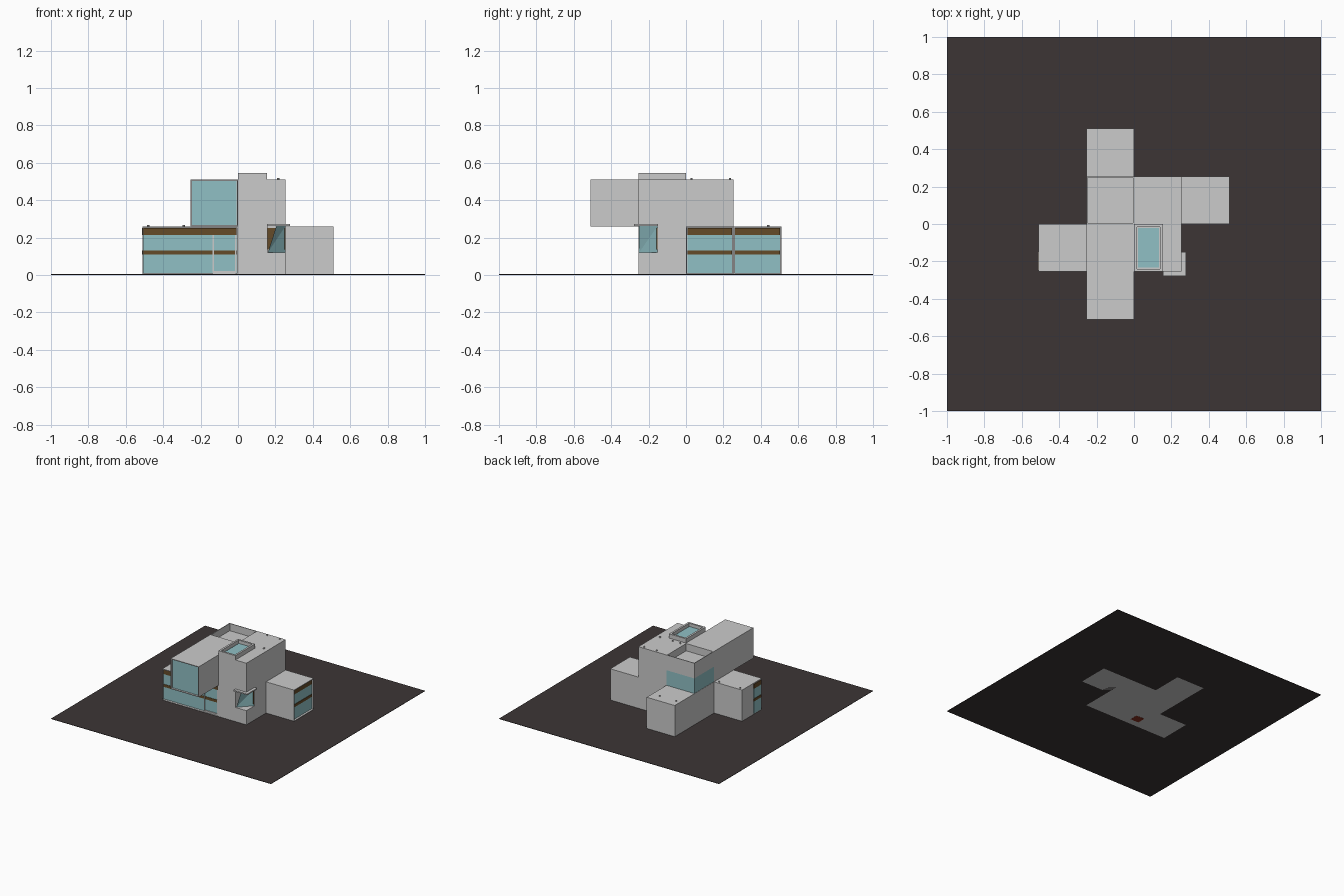
import bpy, bmesh
from mathutils import Vector

if "Cube" in bpy.data.objects:
    bpy.data.objects.remove(bpy.data.objects["Cube"])

M = 0.255  # room module


def material(name, rgb):
    m = bpy.data.materials.new(name)
    m.diffuse_color = (*rgb, 1)
    m.use_nodes = True
    m.node_tree.nodes["Principled BSDF"].inputs["Base Color"].default_value = m.diffuse_color
    return m


GLASS = material("glass_blue", (0.28, 0.53, 0.56))
WOOD = material("wood_brown", (0.13, 0.07, 0.022))
ASPHALT = material("asphalt", (0.045, 0.036, 0.036))
RED = material("mat_red", (0.25, 0.03, 0.015))


def box(name, lo, hi, mat=None, opening=None, rim=0.008, depth=0.018):
    """Box between two corners; one side may be inset and pushed inward."""
    lo, hi = Vector(lo), Vector(hi)
    bm = bmesh.new()
    bmesh.ops.create_cube(bm, size=1)
    size, mid = hi - lo, (lo + hi) / 2
    for v in bm.verts:
        v.co = Vector(a * b for a, b in zip(v.co, size)) + mid
    bm.normal_update()
    if opening:
        n = Vector(opening)
        face = next(f for f in bm.faces if f.normal.dot(n) > 0.9)
        bmesh.ops.inset_region(bm, faces=[face], thickness=rim)
        new = bmesh.ops.extrude_discrete_faces(bm, faces=[face])["faces"][0]
        bmesh.ops.translate(bm, vec=-n * depth, verts=new.verts)
    me = bpy.data.meshes.new(name)
    bm.to_mesh(me)
    bm.free()
    ob = bpy.data.objects.new(name, me)
    bpy.context.collection.objects.link(ob)
    if mat:
        me.materials.append(mat)
    return ob


# Ground and door mat
box("ground_plate", (-1, -1, 0.001), (1, 1, 0.004), ASPHALT)
box("door_mat", (-0.21, -0.2, 0), (-0.135, -0.13, 0.008), RED)

# Ground floor rooms
box("front_room", (-2 * M, -M, 0.001), (0, 0, 0.26), opening=(0, -1, 0))
box("centre_room", (-M, 0, 0.001), (0, M, 0.26))
box("back_room", (-M, M, 0.001), (0, 2 * M, 0.26), opening=(1, 0, 0))
box("right_room", (M, 0, 0.001), (2 * M, M, 0.26), opening=(1, 0, 0))

# Upper rooms: cantilever and the glazed corner with its roof well
box("cantilever_room", (-M, -2 * M, 0.26), (0, 0, 0.51), opening=(0, -1, 0))
box("cantilever_glass", (-M + 0.008, -2 * M + 0.012, 0.268), (-0.008, -2 * M + 0.02, 0.502), GLASS)
box("corner_glazing", (-M + 0.002, 0, 0.26), (0, M - 0.002, 0.39), GLASS)
box("roof_parapet", (-M, 0, 0.385), (0, M, 0.51), opening=(0, 0, 1), depth=0.06)

# Tower with a corner notch
tower = box("tower", (0, -M, 0.001), (M, M, 0.51))
cutter = box("notch_cutter", (0.157, -0.4, 0.12), (0.4, -0.152, 0.262))
cutter.hide_render = True
mod = tower.modifiers.new("notch", "BOOLEAN")
mod.operation, mod.object, mod.solver = "DIFFERENCE", cutter, "EXACT"
bpy.context.view_layer.objects.active = tower
bpy.ops.object.modifier_apply(modifier="notch")
bpy.data.objects.remove(cutter)

# Leaning pane, timber lining and canopy of the notch
me = bpy.data.meshes.new("notch_glass")
me.from_pydata([(0.16, -0.25, 0.121), (0.253, -0.153, 0.121),
                (0.253, -0.153, 0.261), (0.205, -0.25, 0.261)], [], [(0, 1, 2), (0, 2, 3)])
me.materials.append(GLASS)
bpy.context.collection.objects.link(bpy.data.objects.new("notch_glass", me))
box("notch_lining", (0.158, -0.158, 0.135), (0.253, -0.153, 0.25), WOOD)
box("notch_canopy", (0.155, -0.278, 0.262), (0.278, -0.15, 0.272))

# Raised skylight
box("skylight_curb", (0, -M, 0.505), (0.155, 0, 0.545), opening=(0, 0, 1), rim=0.022, depth=0.03)
box("skylight_glass", (0.022, -M + 0.022, 0.51), (0.133, -0.022, 0.522), GLASS)


# Banded windows: lower pane, rail, upper pane, timber header
def window(name, axis, plane, a, b):
    bands = [("lower_pane", 0.01, 0.11, GLASS, 0), ("rail", 0.11, 0.132, WOOD, 0.003),
             ("upper_pane", 0.132, 0.215, GLASS, 0), ("header", 0.215, 0.252, WOOD, 0.003)]
    for part, z0, z1, mat, out in bands:
        if axis == "x":
            lo, hi = (plane - 0.008, a, z0), (plane + out, b, z1)
        elif axis == "-x":
            lo, hi = (plane - out, a, z0), (plane + 0.008, b, z1)
        else:
            lo, hi = (a, plane - out, z0), (b, plane + 0.008, z1)
        box(f"{name}_{part}", lo, hi, mat)


window("right_window", "x", 2 * M - 0.012, 0.008, M - 0.008)
window("back_window", "x", -0.012, M + 0.008, 2 * M - 0.008)
window("front_window", "y", -M + 0.012, -2 * M + 0.008, -0.008)
window("left_window", "-x", -2 * M - 0.001, -0.245, -0.15)

# Entrance door frame
for i, x in enumerate((-0.135, -0.016)):
    box(f"door_post_{i}", (x, -M + 0.004, 0.008), (x + 0.006, -M + 0.016, 0.215))
box("door_sill", (-0.135, -M + 0.004, 0.006), (-0.01, -M + 0.016, 0.02))

# Small roof vents
spots = [(-0.22, 0.44, 0.26), (-0.07, 0.44, 0.26), (-0.48, -0.02, 0.26), (-0.29, -0.02, 0.26),
         (0.1, 0.235, 0.51), (0.215, 0.235, 0.51), (0.03, 0.03, 0.51), (0.1, 0.03, 0.51),
         (0.215, 0.03, 0.51)]
for i, (x, y, z) in enumerate(spots):
    bpy.ops.mesh.primitive_cylinder_add(vertices=8, radius=0.006, depth=0.01, location=(x, y, z + 0.003))
    bpy.context.object.name = f"roof_vent_{i}"
